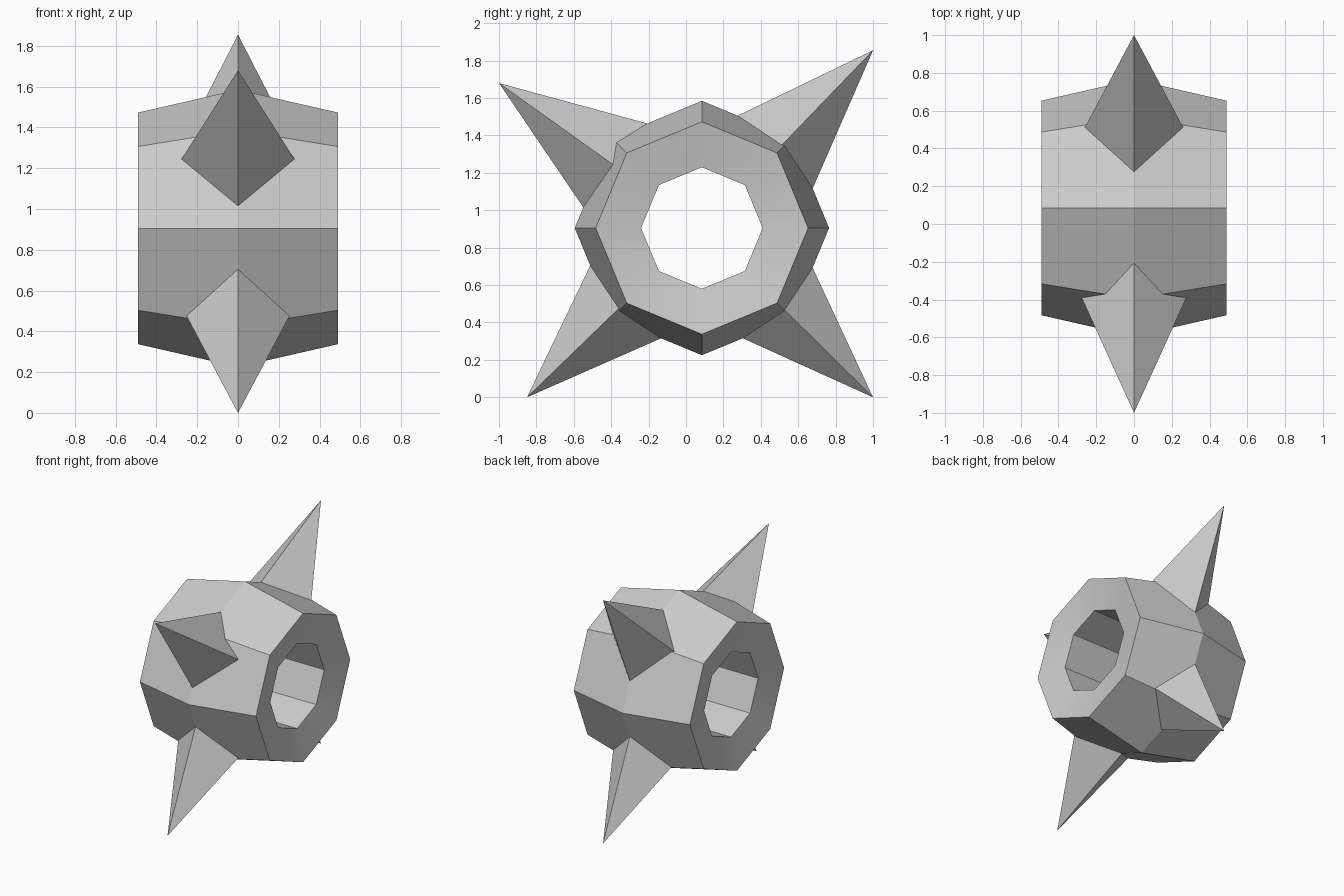
import bpy, bmesh
from math import cos, sin, pi, radians
from mathutils import Vector

cube = bpy.data.objects.get("Cube")
if cube:
    bpy.data.objects.remove(cube, do_unlink=True)

CENTER = Vector((0, 0.085, 0.905))

mat = bpy.data.materials.new("plain grey")
mat.use_nodes = True
grey = (0.6, 0.6, 0.6, 1)
mat.diffuse_color = grey
mat.node_tree.nodes["Principled BSDF"].inputs["Base Color"].default_value = grey


def finish(name, bm):
    bmesh.ops.recalc_face_normals(bm, faces=bm.faces)
    mesh = bpy.data.meshes.new(name)
    bm.to_mesh(mesh)
    bm.free()
    mesh.materials.append(mat)
    ob = bpy.data.objects.new(name, mesh)
    bpy.context.collection.objects.link(ob)
    return ob


# Eight-sided ring around x: ridged outside, shallow dished ends, straight bore
profile = [(0, 0.68), (0.49, 0.568), (0.44, 0.325), (-0.44, 0.325), (-0.49, 0.568)]
SIDES = 8
bm = bmesh.new()
loops = []
for i in range(SIDES):
    a = 2 * pi * i / SIDES
    loops.append([bm.verts.new(CENTER + Vector((x, r * cos(a), r * sin(a))))
                  for x, r in profile])
for i, loop in enumerate(loops):
    after = loops[(i + 1) % SIDES]
    for j in range(len(profile)):
        k = (j + 1) % len(profile)
        bm.faces.new((loop[j], loop[k], after[k], after[j]))
ring = finish("ring_body", bm)
bpy.ops.object.select_all(action="DESELECT")
ring.select_set(True)
bpy.context.view_layer.objects.active = ring
bpy.ops.object.shade_smooth_by_angle(angle=radians(20))


# Four-sided spikes pointing out from the ring centre
def spike(name, y, z):
    tip = Vector((0, y, z))
    axis = (tip - CENTER).normalized()
    root = CENTER + axis * 0.5
    width = (tip - root).length * 0.37
    across = Vector((1, 0, 0))
    along = axis.cross(across)
    bm = bmesh.new()
    top = bm.verts.new(tip)
    base = [bm.verts.new(root + d * width) for d in (across, along, -across, -along)]
    bm.faces.new(base)
    for i in range(4):
        bm.faces.new((base[i], base[(i + 1) % 4], top))
    finish(name, bm)


spike("upper_front_spike", -1, 1.68)
spike("upper_back_spike", 1, 1.855)
spike("lower_front_spike", -0.85, 0)
spike("lower_back_spike", 1, 0)
